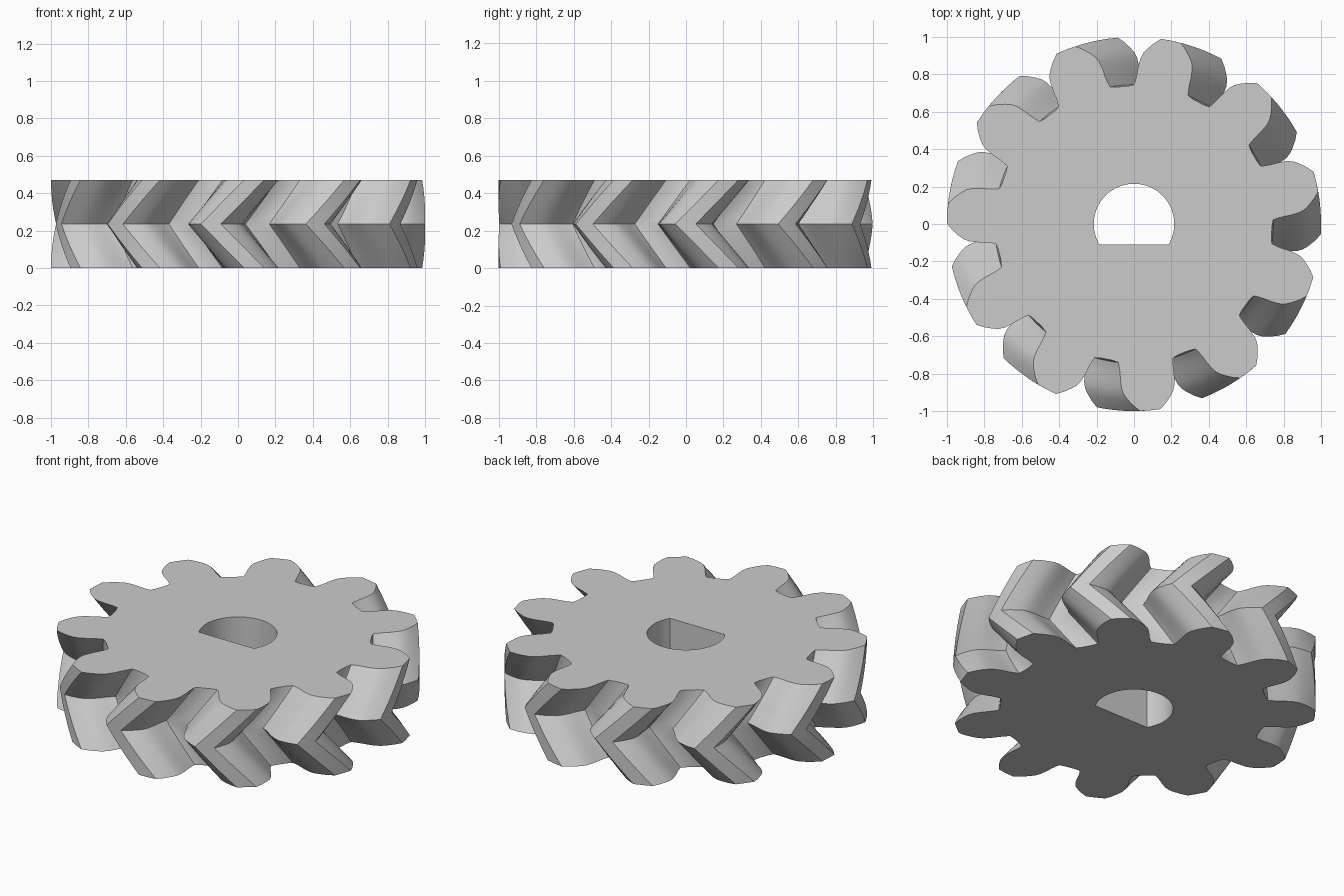
import bpy
import bmesh
from math import asin, cos, pi, radians, sin

if "Cube" in bpy.data.objects:
    bpy.data.objects.remove(bpy.data.objects["Cube"], do_unlink=True)

TEETH = 11
HEIGHT = 0.47
TWIST = radians(-13.3)      # turn of the middle plane against both faces
START = radians(78.6)       # direction of the first tooth on the top face
SLICES = 12                 # layers over the full height
BORE_RADIUS, BORE_FLAT = 0.215, -0.11

# Half tooth: angle from the tooth centre in degrees, and radius
FLANK = [(14, 0.738), (11.4, 0.745), (10.8, 0.77), (10.3, 0.80), (9.9, 0.84),
         (9.2, 0.885), (8.3, 0.915), (7.0, 0.94), (5.1, 0.972), (3.1, 1.0)]


def gear_profile():
    """Polar outline of all teeth, counter-clockwise."""
    tooth = [(-a, r) for a, r in FLANK] + [(0, 1.0)] + FLANK[::-1]
    return [(START + 2 * pi * k / TEETH + radians(a), r)
            for k in range(TEETH) for a, r in tooth]


def bore_profile(steps=48):
    """Round hole with one flat side."""
    a0 = asin(BORE_FLAT / BORE_RADIUS)
    sweep = pi - 2 * a0
    return [(a0 + sweep * i / steps, BORE_RADIUS) for i in range(steps + 1)]


def add_ring(bm, profile, z, turn=0.0):
    return [bm.verts.new((r * cos(a + turn), r * sin(a + turn), z))
            for a, r in profile]


def bridge(bm, low, high):
    n = len(low)
    for i in range(n):
        j = (i + 1) % n
        bm.faces.new((low[i], low[j], high[j], high[i]))


def ring_edges(bm, ring):
    return [bm.edges.get((ring[i - 1], ring[i])) for i in range(len(ring))]


bm = bmesh.new()

# Herringbone tooth walls
outer = []
for s in range(SLICES + 1):
    t = s / SLICES
    turn = TWIST * (1 - abs(2 * t - 1))
    outer.append(add_ring(bm, gear_profile(), HEIGHT * t, turn))
for low, high in zip(outer, outer[1:]):
    bridge(bm, low, high)

# D-shaped bore wall
inner = [add_ring(bm, bore_profile(), z) for z in (0, HEIGHT)]
bridge(bm, inner[0], inner[1])

# Flat end faces around the bore
for rim, hole in ((outer[0], inner[0]), (outer[-1], inner[1])):
    bmesh.ops.triangle_fill(bm, use_beauty=True, use_dissolve=False,
                            edges=ring_edges(bm, rim) + ring_edges(bm, hole))
bmesh.ops.recalc_face_normals(bm, faces=bm.faces[:])

mesh = bpy.data.meshes.new("herringbone_gear")
bm.to_mesh(mesh)
bm.free()
gear = bpy.data.objects.new("herringbone_gear", mesh)
bpy.context.collection.objects.link(gear)

# Plain grey
grey = bpy.data.materials.new("light_grey")
grey.use_nodes = True
colour = (0.6, 0.6, 0.6, 1.0)
grey.diffuse_color = colour
grey.node_tree.nodes["Principled BSDF"].inputs["Base Color"].default_value = colour
mesh.materials.append(grey)

# Smooth flanks with crisp edges
bpy.ops.object.select_all(action="DESELECT")
gear.select_set(True)
bpy.context.view_layer.objects.active = gear
bpy.ops.object.shade_smooth_by_angle(angle=radians(28))
